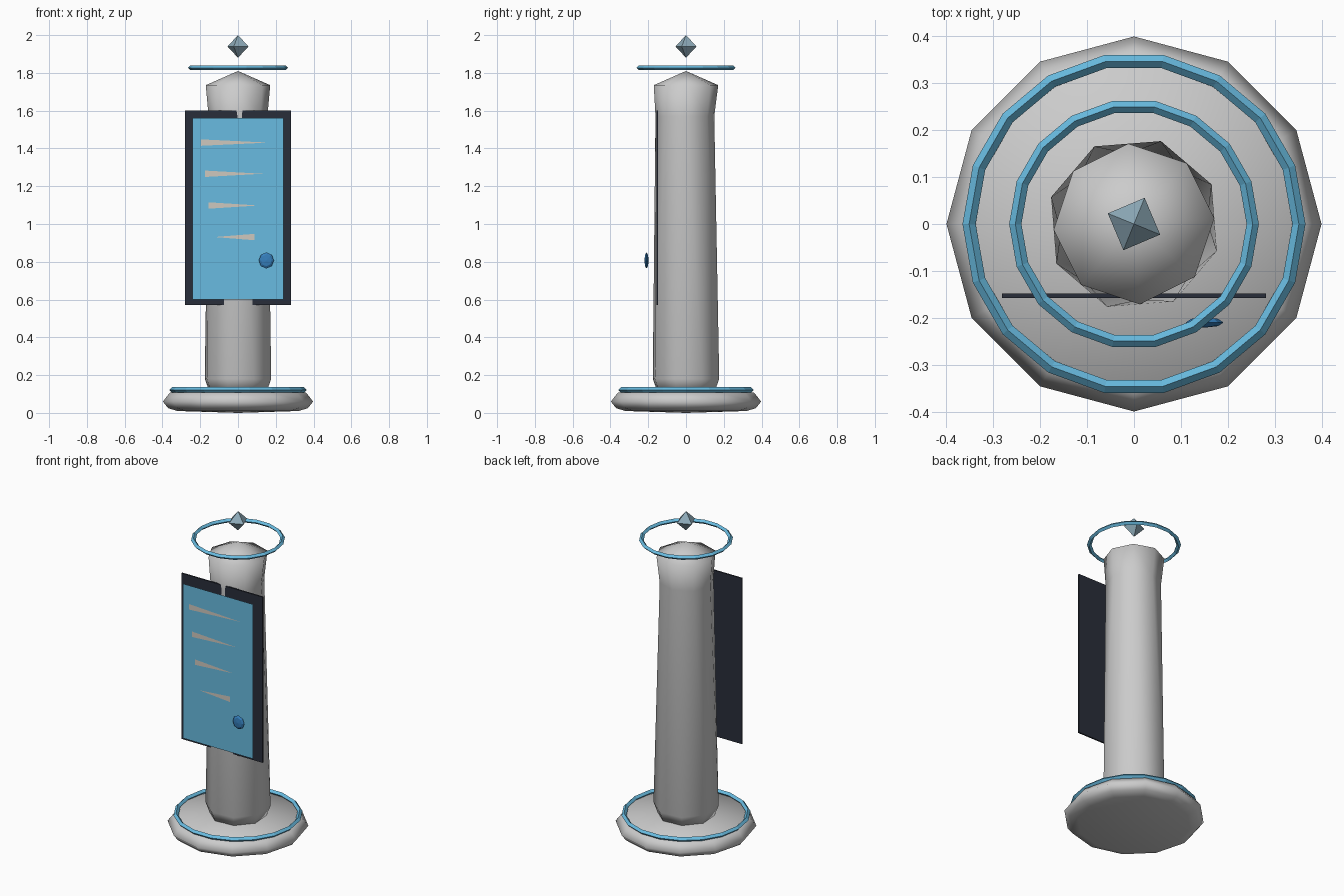
import bpy, bmesh, math
from mathutils import Matrix

if "Cube" in bpy.data.objects:
    bpy.data.objects.remove(bpy.data.objects["Cube"])


def material(name, rgb):
    m = bpy.data.materials.new(name)
    m.diffuse_color = (*rgb, 1)
    m.use_nodes = True
    m.node_tree.nodes["Principled BSDF"].inputs["Base Color"].default_value = m.diffuse_color
    return m


BLUE = material("light_blue", (0.14, 0.50, 0.75))
DARK = material("dark_slate", (0.022, 0.027, 0.042))
CREAM = material("cream", (0.62, 0.58, 0.52))
DEEP = material("deep_blue", (0.035, 0.21, 0.50))
STEEL = material("steel_blue", (0.28, 0.42, 0.50))


def finish(name, bm, mat=None, smooth=False):
    bmesh.ops.recalc_face_normals(bm, faces=bm.faces)
    for f in bm.faces:
        f.smooth = smooth
    me = bpy.data.meshes.new(name)
    bm.to_mesh(me)
    bm.free()
    ob = bpy.data.objects.new(name, me)
    bpy.context.collection.objects.link(ob)
    if mat:
        me.materials.append(mat)
    return ob


def stack(name, sides, rings, z_low, z_high, mat=None, smooth=True):
    """Faceted column of rings (radius, z, turn in degrees, y shift) closed by two apexes."""
    bm = bmesh.new()
    loops = []
    for r, z, turn, dy in rings:
        angles = [math.radians(turn + 360 * i / sides) for i in range(sides)]
        loops.append([bm.verts.new((r * math.cos(a), r * math.sin(a) + dy, z)) for a in angles])
    low, high = bm.verts.new((0, 0, z_low)), bm.verts.new((0, 0, z_high))
    for i in range(sides):
        j = (i + 1) % sides
        for a, b in zip(loops, loops[1:]):
            bm.faces.new((a[i], a[j], b[i]))
            bm.faces.new((a[j], b[j], b[i]))
        bm.faces.new((low, loops[0][j], loops[0][i]))
        bm.faces.new((high, loops[-1][i], loops[-1][j]))
    return finish(name, bm, mat, smooth)


def ring(name, major, minor, z, segments=18, around=4):
    bm = bmesh.new()
    loops = []
    for i in range(segments):
        a = 2 * math.pi * i / segments
        loop = []
        for k in range(around):
            b = 2 * math.pi * k / around
            r = major + minor * math.cos(b)
            loop.append(bm.verts.new((r * math.cos(a), r * math.sin(a), z + minor * math.sin(b))))
        loops.append(loop)
    for i in range(segments):
        a, b = loops[i], loops[(i + 1) % segments]
        for k in range(around):
            m = (k + 1) % around
            bm.faces.new((a[k], a[m], b[m], b[k]))
    return finish(name, bm, BLUE)


def flat(name, points, y, mat):
    """Single face in the x-z plane, facing the front."""
    bm = bmesh.new()
    bm.faces.new([bm.verts.new((x, y, z)) for x, z in points])
    ob = finish(name, bm, mat)
    if ob.data.polygons[0].normal.y > 0:
        ob.data.flip_normals()
    return ob


# Round foot
stack("base", 12, [(0.32, 0.01, 0, 0), (0.37, 0.025, 0, 0), (0.398, 0.06, 0, 0),
                   (0.36, 0.108, 0, 0)], 0.0, 0.13)

# Eight-sided twisted post with a pointed cap
stack("column", 8, [(0.162, 0.12, -18, 0), (0.185, 0.18, -18, 0),
                    (0.156, 1.57, 4, -0.006), (0.171, 1.735, 4, 0)], 0.10, 1.81)

# Glowing rings
ring("base_ring", 0.35, 0.014, 0.122)
ring("top_ring", 0.252, 0.013, 1.827)

# Floating diamond
stack("diamond", 4, [(0.06, 1.94, -22, 0)], 1.88, 2.0, STEEL, smooth=False)

# Dark backing panel
bm = bmesh.new()
bmesh.ops.create_cube(bm, size=1, matrix=Matrix.Translation((0, -0.1525, 1.085))
                      @ Matrix.Diagonal((0.56, 0.009, 1.03, 1)))
finish("panel_frame", bm, DARK)

# Screen in front of the panel
flat("screen", [(-0.24, 0.6), (0.24, 0.6), (0.24, 1.56), (-0.24, 1.56)], -0.197, BLUE)

# Tapered marks: blunt end x, tip x, height
for n, (blunt, tip, z) in enumerate([(-0.195, 0.16, 1.431), (-0.175, 0.13, 1.266),
                                     (-0.155, 0.107, 1.098), (0.088, -0.125, 0.931)]):
    flat(f"screen_mark_{n + 1}", [(blunt, z - 0.017), (tip, z), (blunt, z + 0.017)], -0.203, CREAM)

# Small round button
bm = bmesh.new()
bmesh.ops.create_uvsphere(bm, u_segments=8, v_segments=4, radius=1,
                          matrix=Matrix.Translation((0.15, -0.209, 0.807))
                          @ Matrix.Diagonal((0.04, 0.011, 0.043, 1))
                          @ Matrix.Rotation(math.pi / 2, 4, 'X'))
finish("button", bm, DEEP)
